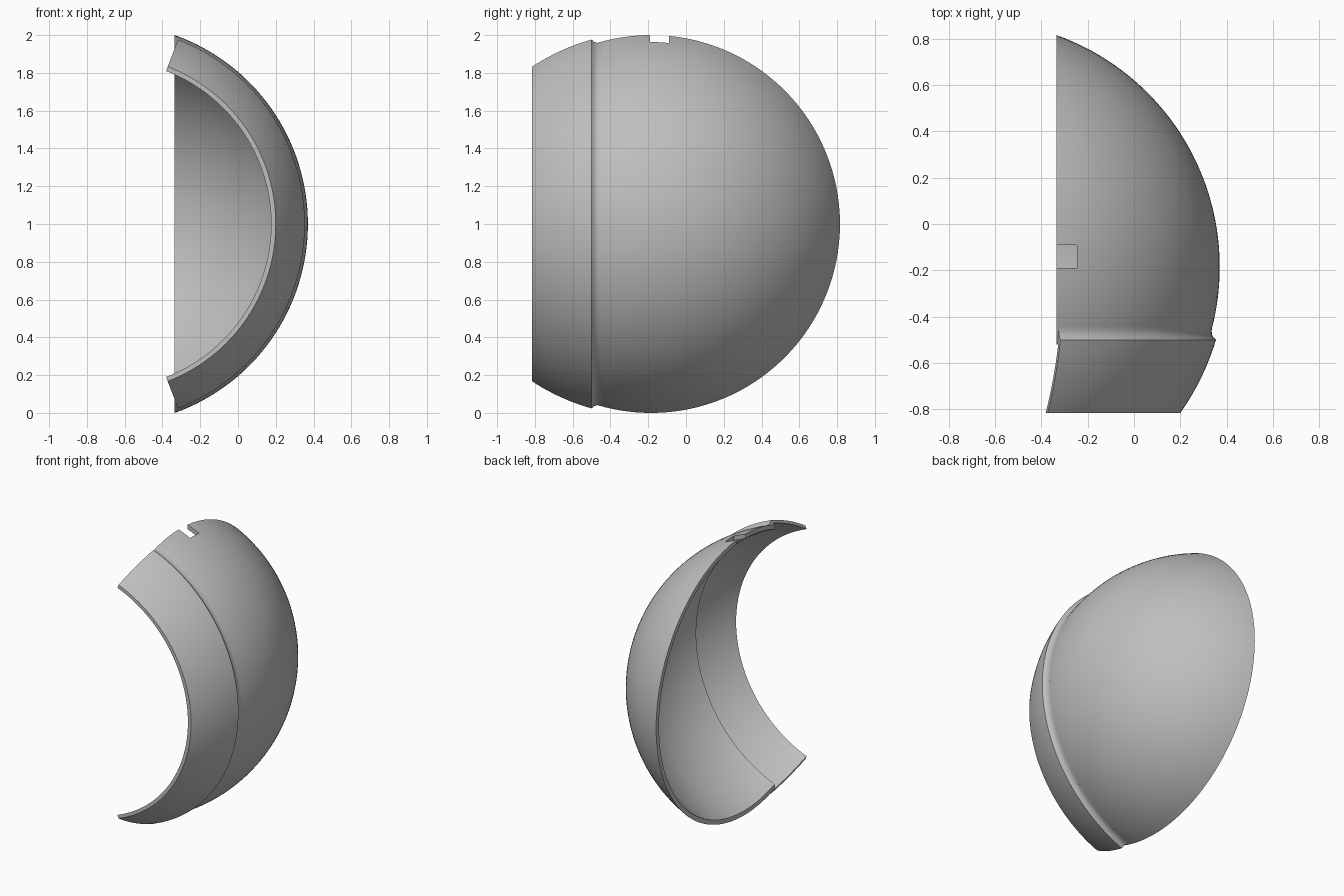
import bpy
import bmesh
from math import sin, cos, pi, radians, sqrt
from mathutils import Vector

if "Cube" in bpy.data.objects:
    bpy.data.objects.remove(bpy.data.objects["Cube"])

CENTRE = Vector((-0.692, -0.185, 1.0))   # common centre of all spherical surfaces
SHELL_OUT, SHELL_IN = 1.062, 1.032
LIP_OUT, LIP_IN = 1.092, 1.072
CUT_X, SHELL_FRONT, LIP_FRONT = -0.335, -0.52, -0.815
LIP_BACK = -0.5

grey = bpy.data.materials.new("plain grey")
grey.use_nodes = True
colour = (0.52, 0.52, 0.52, 1)
grey.diffuse_color = colour
grey.node_tree.nodes["Principled BSDF"].inputs["Base Color"].default_value = colour


def arc(radius, start, end, steps):
    """Points (along axis, distance from axis) on a sphere of the given radius."""
    points = []
    for i in range(steps + 1):
        a = start + (end - start) * i / steps
        points.append((a, sqrt(max(radius * radius - a * a, 0))))
    return points


def cap_arc(radius, base, steps):
    """Evenly spaced arc from the cap's base up to its pole."""
    from_pole = Vector((1, 0)).angle(Vector((base, sqrt(radius ** 2 - base ** 2))))
    return [(radius * cos(from_pole * (1 - i / steps)),
             radius * sin(from_pole * (1 - i / steps))) for i in range(steps + 1)]


def revolve(name, profile, place, start, end, steps):
    """Sweep a closed profile; place(along, radius, angle) gives the position."""
    full = abs(end - start - 2 * pi) < 1e-6
    bm = bmesh.new()
    rings = []
    for i in range(steps if full else steps + 1):
        t = start + (end - start) * i / steps
        rings.append([bm.verts.new(CENTRE + place(a, r, t)) for a, r in profile])
    n = len(profile)
    for i in range(steps):
        one, two = rings[i], rings[(i + 1) % len(rings)]
        for j in range(n):
            k = (j + 1) % n
            if full and profile[j][1] < 1e-5 and profile[k][1] < 1e-5:
                continue                 # no wall along the axis
            bm.faces.new((one[j], one[k], two[k], two[j]))
    if not full:
        bm.faces.new(rings[0])
        bm.faces.new(rings[-1])
    bmesh.ops.remove_doubles(bm, verts=bm.verts, dist=1e-5)
    bmesh.ops.recalc_face_normals(bm, faces=bm.faces)
    mesh = bpy.data.meshes.new(name)
    bm.to_mesh(mesh)
    bm.free()
    mesh.materials.append(grey)
    obj = bpy.data.objects.new(name, mesh)
    bpy.context.collection.objects.link(obj)
    return obj


def cut_box(obj, low, high):
    """Subtract a box given by two corners."""
    low, high = Vector(low), Vector(high)
    bpy.ops.mesh.primitive_cube_add(size=1, location=(low + high) / 2)
    box = bpy.context.object
    box.scale = high - low
    box.hide_render = True
    bpy.context.view_layer.update()
    mod = obj.modifiers.new("cut", 'BOOLEAN')
    mod.operation = 'DIFFERENCE'
    mod.solver = 'EXACT'
    mod.object = box
    bpy.context.view_layer.objects.active = obj
    bpy.ops.object.modifier_apply(modifier=mod.name)
    bpy.data.objects.remove(box)


# Curved shell: a hollow spherical cap around the x axis
base = CUT_X - CENTRE.x
shell_profile = cap_arc(SHELL_OUT, base, 32) + cap_arc(SHELL_IN, base, 32)[::-1]
shell = revolve("curved_shell", shell_profile,
                lambda a, r, t: Vector((a, r * cos(t), r * sin(t))), 0, 2 * pi, 128)

# Trim the front of the shell, then the square notch in its upper edge
cut_box(shell, (-1, -2, -1), (1, SHELL_FRONT, 3))
cut_box(shell, (-0.5, -0.19, 1.8), (-0.245, -0.09, 2.2))

# Front lip: a raised band swept around the y axis, filleted onto the shell
y0 = CENTRE.y
lip_profile = arc(LIP_OUT, LIP_FRONT - y0, LIP_BACK - y0, 12)
lip_profile += [(y - y0, r) for y, r in
                ((-0.487, 1.034), (-0.475, 1.028), (-0.46, 1.027), (-0.445, 1.0296),
                 (-0.452, 1.02), (SHELL_FRONT, 1.0))]
lip_profile += arc(LIP_IN, SHELL_FRONT - y0, LIP_FRONT - y0, 12)
spread = radians(69)
lip = revolve("front_lip", lip_profile,
              lambda a, r, t: Vector((r * cos(t), a, r * sin(t))), -spread, spread, 80)

# Smooth surfaces with crisp rims
for obj in (shell, lip):
    bpy.ops.object.select_all(action='DESELECT')
    obj.select_set(True)
    bpy.context.view_layer.objects.active = obj
    bpy.ops.object.shade_smooth_by_angle(angle=radians(30))
